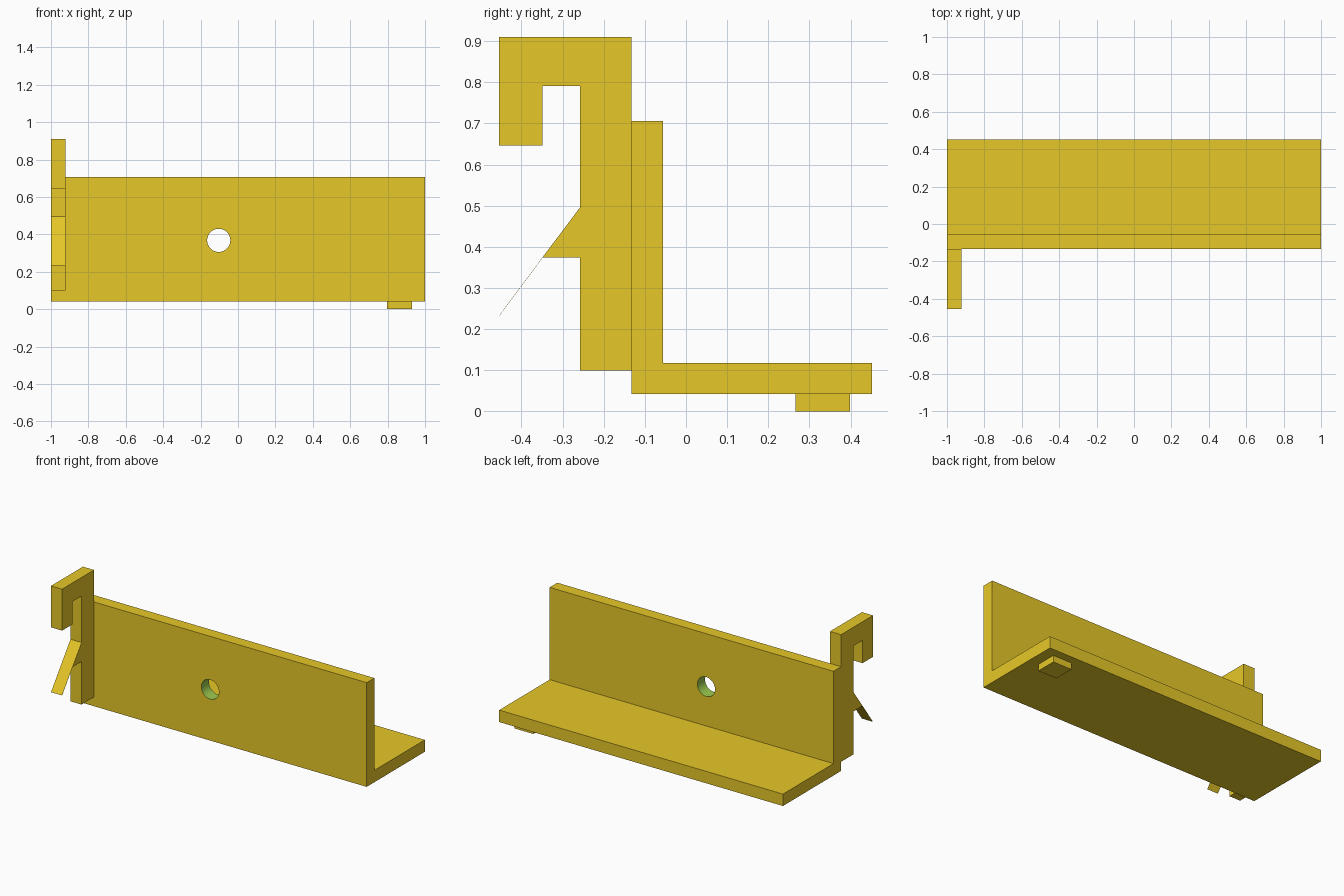
import bpy, bmesh, math
from mathutils import Vector

if "Cube" in bpy.data.objects:
    bpy.data.objects.remove(bpy.data.objects["Cube"])


def material(name, rgb):
    m = bpy.data.materials.new(name)
    m.diffuse_color = (*rgb, 1.0)
    m.use_nodes = True
    m.node_tree.nodes["Principled BSDF"].inputs["Base Color"].default_value = m.diffuse_color
    return m


YELLOW = material("yellow", (0.947, 0.680, 0.025))
GREEN = material("green", (0.337, 0.597, 0.082))


def extrude_profile(name, yz, x0, x1):
    """Sweep a side profile (y, z) along x."""
    bm = bmesh.new()
    face = bm.faces.new([bm.verts.new((x0, y, z)) for y, z in yz])
    if x1 > x0:
        ext = bmesh.ops.extrude_face_region(bm, geom=[face])
        moved = [v for v in ext["geom"] if isinstance(v, bmesh.types.BMVert)]
        bmesh.ops.translate(bm, verts=moved, vec=(x1 - x0, 0, 0))
        bmesh.ops.recalc_face_normals(bm, faces=bm.faces)
    mesh = bpy.data.meshes.new(name)
    bm.to_mesh(mesh)
    bm.free()
    ob = bpy.data.objects.new(name, mesh)
    bpy.context.collection.objects.link(ob)
    mesh.materials.append(YELLOW)
    return ob


# L-shaped shelf: upright back plate and tray
shelf = extrude_profile("shelf", [
    (-0.133, 0.042), (0.452, 0.042), (0.452, 0.118),
    (-0.056, 0.118), (-0.056, 0.706), (-0.133, 0.706)], -1.0, 1.0)

# Round hole through the upright plate
HOLE_X, HOLE_Z, HOLE_R = -0.103, 0.368, 0.062
bpy.ops.mesh.primitive_cylinder_add(
    vertices=32, radius=HOLE_R, depth=0.3,
    location=(HOLE_X, -0.095, HOLE_Z), rotation=(math.pi / 2, 0, 0))
cutter = bpy.context.object
cutter.name = "hole_cutter"
cutter.hide_render = True
mod = shelf.modifiers.new("hole", 'BOOLEAN')
mod.operation = 'DIFFERENCE'
mod.solver = 'EXACT'
mod.object = cutter
bpy.context.view_layer.objects.active = shelf
bpy.ops.object.modifier_apply(modifier="hole")
bpy.data.objects.remove(cutter)

# Green inside of the hole
shelf.data.materials.clear()
shelf.data.materials.append(YELLOW)
shelf.data.materials.append(GREEN)
for p in shelf.data.polygons:
    off = Vector((p.center.x - HOLE_X, p.center.z - HOLE_Z))
    wall = abs(p.normal.y) < 0.1 and off.length < HOLE_R * 1.1
    p.material_index = 1 if wall else 0

# Hanging hook with its wedge-shaped catch
HOOK_X = (-1.0, -0.922)
extrude_profile("hook", [
    (-0.133, 0.10), (-0.133, 0.91), (-0.454, 0.91), (-0.454, 0.646),
    (-0.349, 0.646), (-0.349, 0.791), (-0.258, 0.791), (-0.258, 0.495),
    (-0.349, 0.374), (-0.258, 0.374), (-0.258, 0.10)], *HOOK_X)

# Paper-thin spring tongue continuing the catch's slope
tongue = extrude_profile("spring_tongue", [
    (-0.349, 0.374), (-0.454, 0.233), (-0.4535, 0.2325), (-0.3485, 0.3735)],
    *HOOK_X)

# Small square foot under the tray
extrude_profile("foot", [
    (0.266, 0.0), (0.399, 0.0), (0.399, 0.042), (0.266, 0.042)], 0.797, 0.930)
